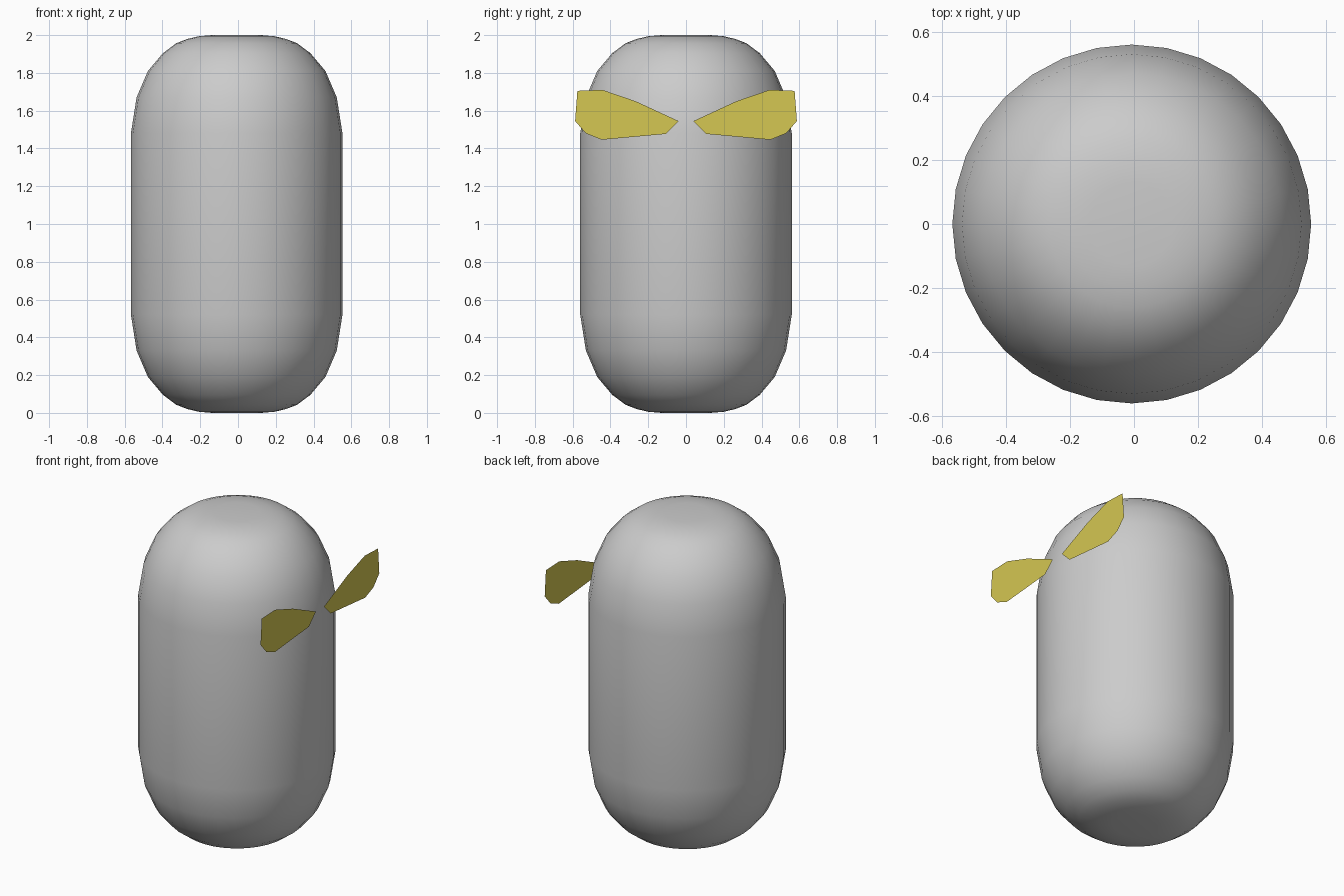
import bpy
import bmesh
import math

cube = bpy.data.objects.get("Cube")
if cube:
    bpy.data.objects.remove(cube, do_unlink=True)

SEGMENTS = 32
BODY_X = -0.007      # body axis, offset so the whole model is centred
EYE_X = 0.567        # plane of the eyes, just clear of the body


def make_material(name, rgb):
    mat = bpy.data.materials.new(name)
    mat.use_nodes = True
    mat.diffuse_color = (*rgb, 1)
    mat.node_tree.nodes["Principled BSDF"].inputs["Base Color"].default_value = (*rgb, 1)
    return mat


def make_object(name, bm, mat):
    mesh = bpy.data.meshes.new(name)
    bm.to_mesh(mesh)
    bm.free()
    mesh.materials.append(mat)
    obj = bpy.data.objects.new(name, mesh)
    bpy.context.collection.objects.link(obj)
    return obj


grey = make_material("light_grey", (0.6, 0.6, 0.6))
yellow = make_material("yellow", (0.66, 0.57, 0.085))

# Body: rounded cap profile (radius, height), mirrored downwards and revolved
cap = [(0.13, 2.0), (0.2, 1.994), (0.26, 1.98), (0.32, 1.957),
       (0.39, 1.905), (0.47, 1.81), (0.53, 1.67), (0.56, 1.48)]
profile = cap + [(r, 2 - z) for r, z in reversed(cap)]

bm = bmesh.new()
rings = []
for r, z in profile:
    angles = [math.tau * i / SEGMENTS for i in range(SEGMENTS)]
    rings.append([bm.verts.new((BODY_X + r * math.cos(a), r * math.sin(a), z))
                  for a in angles])
for upper, lower in zip(rings, rings[1:]):
    for i in range(SEGMENTS):
        j = (i + 1) % SEGMENTS
        bm.faces.new((upper[i], lower[i], lower[j], upper[j]))
bm.faces.new(rings[0])
bm.faces.new(list(reversed(rings[-1])))
for face in bm.faces:
    face.smooth = True
make_object("body", bm, grey)

# Eyes: flat slanted plates, mirrored across y = 0
eye_outline = [(0.04, 1.545), (0.108, 1.477), (0.447, 1.446), (0.53, 1.48),
               (0.587, 1.545), (0.575, 1.705), (0.443, 1.71), (0.267, 1.65)]
for name, side in (("eye_front", -1), ("eye_back", 1)):
    bm = bmesh.new()
    outline = eye_outline if side > 0 else eye_outline[::-1]
    bm.faces.new([bm.verts.new((EYE_X, side * y, z)) for y, z in outline])
    make_object(name, bm, yellow)
